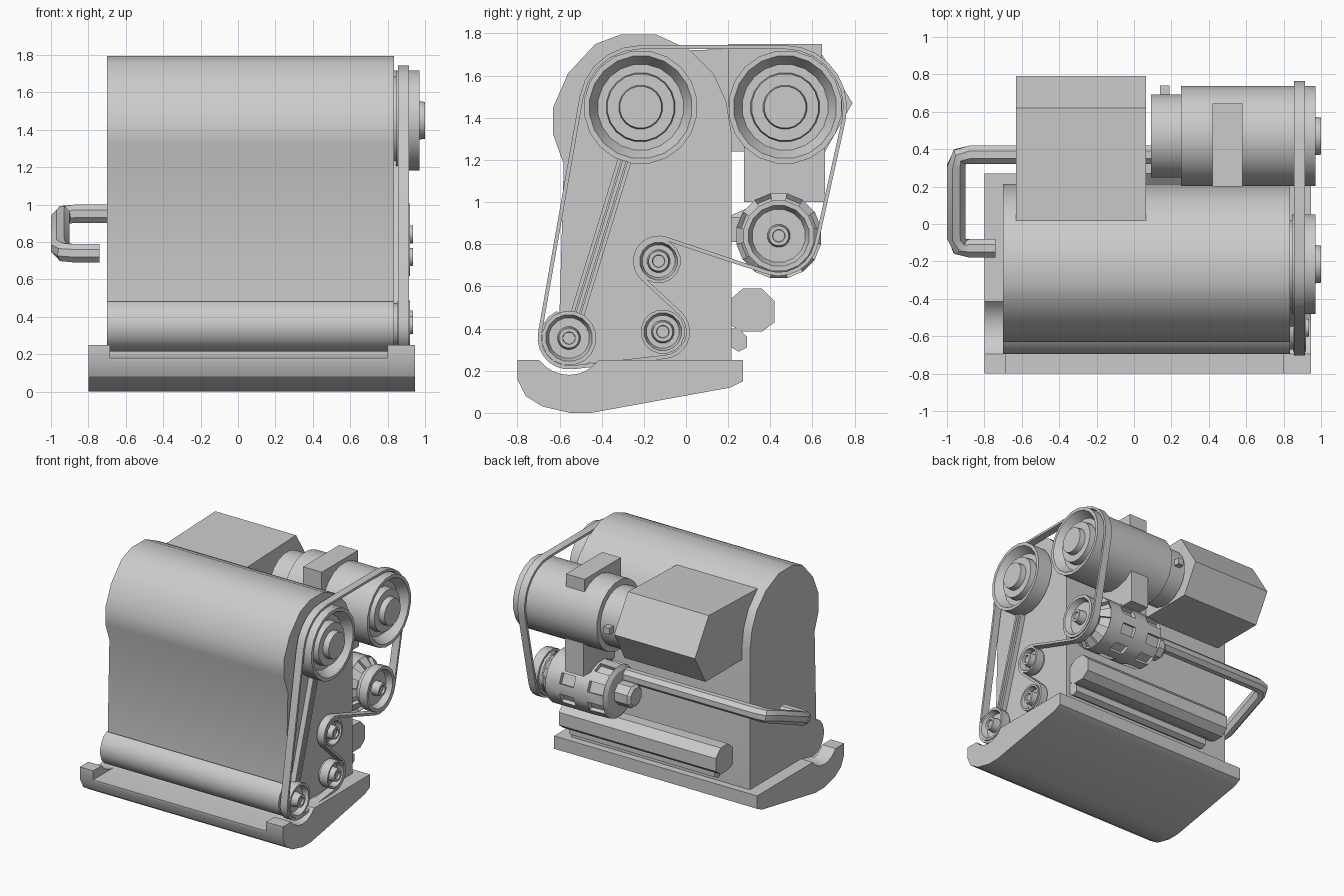
import bpy, bmesh, math
from mathutils import Vector

if "Cube" in bpy.data.objects:
    bpy.data.objects.remove(bpy.data.objects["Cube"])

grey = bpy.data.materials.new("metal_grey")
grey.diffuse_color = (0.6, 0.6, 0.6, 1)
grey.use_nodes = True
grey.node_tree.nodes["Principled BSDF"].inputs["Base Color"].default_value = grey.diffuse_color


def finish(name, bm, angle=30):
    bmesh.ops.recalc_face_normals(bm, faces=bm.faces)
    me = bpy.data.meshes.new(name)
    bm.to_mesh(me)
    bm.free()
    me.materials.append(grey)
    ob = bpy.data.objects.new(name, me)
    bpy.context.collection.objects.link(ob)
    bpy.ops.object.select_all(action='DESELECT')
    ob.select_set(True)
    bpy.context.view_layer.objects.active = ob
    bpy.ops.object.shade_smooth_by_angle(angle=math.radians(angle))
    return ob


def loft(bm, loops, caps=True):
    """Skin a list of equal-length closed vertex loops."""
    rings = [[bm.verts.new(p) for p in lp] for lp in loops]
    quads = []
    for a, b in zip(rings, rings[1:]):
        n = len(a)
        for i in range(n):
            j = (i + 1) % n
            quads.append(bm.faces.new((a[i], a[j], b[j], b[i])))
    if caps:
        bm.faces.new(rings[0])
        bm.faces.new(rings[-1])
    return rings, quads


def prism(name, pts, x0, x1):
    bm = bmesh.new()
    loft(bm, [[(x, y, z) for y, z in pts] for x in (x0, x1)])
    return finish(name, bm)


def box(name, x, y, z):
    return prism(name, [(y[0], z[0]), (y[1], z[0]), (y[1], z[1]), (y[0], z[1])], *x)


def lathe(name, profile, y, z, n=16, slots=None):
    """Revolve (x, radius) points about an axis along x."""
    bm = bmesh.new()
    ring = [math.tau * (i + 0.5) / n for i in range(n)]
    _, quads = loft(bm, [[(x, y + r * math.cos(a), z + r * math.sin(a)) for a in ring]
                         for x, r in profile])
    if slots:
        cut = [f for k, f in enumerate(quads) if k // n in slots and k % 2 == 0]
        bmesh.ops.inset_individual(bm, faces=cut, thickness=0.018)
        bm.normal_update()
        bmesh.ops.recalc_face_normals(bm, faces=bm.faces)
        for f in cut:
            bmesh.ops.translate(bm, verts=f.verts, vec=f.normal * -0.03)
    return finish(name, bm)


def arc(cy, cz, r, a0, a1, n):
    return [(cy + r * math.cos(math.radians(a0 + (a1 - a0) * i / n)),
             cz + r * math.sin(math.radians(a0 + (a1 - a0) * i / n))) for i in range(n + 1)]


# Engine block with rounded top and crank bulge
crank = (-0.555, 0.355)
block = [(0.215, 0.24), (0.215, 1.33), (0.19, 1.48), (0.13, 1.61), (0.02, 1.72), (-0.14, 1.795),
         (-0.31, 1.795), (-0.43, 1.75), (-0.56, 1.61), (-0.63, 1.45), (-0.63, 1.32),
         (-0.58, 1.18), (-0.60, 0.475)]
block += arc(*crank, 0.14, 115, 270, 8) + [(-0.44, 0.24)]
prism("engine_block", block, -0.70, 0.835)

# Oil pan: notched front lip between two end sections
under = [(-0.8, 0.16), (-0.76, 0.08), (-0.68, 0.03), (-0.55, 0.0), (-0.45, 0.0),
         (0.21, 0.12), (0.27, 0.15), (0.27, 0.25)]
end = under + arc(*crank, 0.175, -37, -143, 8) + [(-0.8, 0.25)]
middle = under + arc(*crank, 0.175, -37, -90, 4) + [(-0.8, 0.18)]
prism("oil_pan_left", end, -0.80, -0.685)
prism("oil_pan_middle", middle, -0.685, 0.80)
prism("oil_pan_right", end, 0.80, 0.945)

# Rear intake housing
prism("intake_housing", [(0.02, 1.72), (0.62, 1.74), (0.79, 1.47), (0.66, 1.24), (0.02, 1.24)],
      -0.63, 0.065)

# Pump with stepped neck, and the large pulleys
dish = [(0.97, 0.27), (0.97, 0.245), (0.90, 0.205), (0.90, 0.165), (0.955, 0.16),
        (0.955, 0.105), (1.0, 0.10)]
lathe("pump", [(0.09, 0.225), (0.25, 0.225), (0.25, 0.27)] + dish, 0.47, 1.45, 20)
lathe("top_pulley", [(0.80, 0.24), (0.845, 0.24), (0.845, 0.27)] + dish, -0.215, 1.45, 20)
box("pump_nub", (0.14, 0.19), (0.60, 0.74), (1.43, 1.48))
box("pump_upper_bracket", (0.42, 0.58), (0.20, 0.645), (1.45, 1.75))
box("pump_lower_bracket", (0.42, 0.58), (0.275, 0.66), (1.0, 1.40))

# Alternator with cooling slots, and its end knob
lathe("alternator", [(0.25, 0.17), (0.27, 0.20), (0.40, 0.205), (0.52, 0.205), (0.64, 0.205),
                     (0.76, 0.205), (0.82, 0.15), (0.85, 0.15)], 0.44, 0.84, 16, (1, 3, 5))
lathe("alternator_knob", [(0.12, 0.07), (0.14, 0.09), (0.25, 0.09)], 0.44, 0.84, 8)
box("alternator_mount", (0.40, 0.52), (0.20, 0.32), (0.81, 0.93))


# Small pulleys
def small_pulley(name, y, z, r, back=0.83):
    lathe(name, [(back, r * 0.9), (0.85, r * 0.9), (0.85, r), (0.92, r), (0.92, r * 0.86),
                 (0.875, r * 0.75), (0.875, 0.055), (0.935, 0.048), (0.935, 0.03),
                 (0.92, 0.028)], y, z)


small_pulley("alternator_pulley", 0.44, 0.84, 0.17)
small_pulley("upper_idler", -0.13, 0.72, 0.105)
small_pulley("lower_idler", -0.11, 0.385, 0.105)
small_pulley("crank_pulley", *crank, 0.13)

# Serpentine belt: tangents between circles (y, z, radius, turning side)
wheels = [(*crank, 0.14, 1), (-0.215, 1.45, 0.285, 1), (0.47, 1.45, 0.285, 1),
          (0.44, 0.84, 0.182, 1), (-0.13, 0.72, 0.112, -1), (-0.11, 0.385, 0.12, 1)]


def tangent(a, b):
    dy, dz = b[0] - a[0], b[1] - a[1]
    return math.atan2(dz, dy) + math.acos((a[3] * a[2] - b[3] * b[2]) / math.hypot(dy, dz))


sections = []
for i, w in enumerate(wheels):
    start = tangent(wheels[i - 1], w)
    turn = tangent(w, wheels[(i + 1) % len(wheels)]) - start
    turn = -((-turn) % math.tau) if w[3] > 0 else turn % math.tau
    steps = max(3, int(abs(turn) / 0.25))
    for k in range(steps + 1):
        a = start + turn * k / steps
        sections.append([(x, w[0] + (w[3] * w[2] + t) * math.cos(a),
                          w[1] + (w[3] * w[2] + t) * math.sin(a))
                         for x, t in ((0.855, -0.009), (0.915, -0.009), (0.915, 0.009), (0.855, 0.009))])
bm = bmesh.new()
loft(bm, sections + [sections[0]], caps=False)
bmesh.ops.remove_doubles(bm, verts=bm.verts, dist=1e-5)
finish("belt", bm, 40)

# Ribbed strap from crank to top pulley
lo, hi = Vector((-0.53, 0.42)), Vector((-0.26, 1.30))
side = Vector((hi.y - lo.y, lo.x - hi.x)).normalized()
for k in range(3):
    c = side * (k - 1) * 0.024
    pts = [lo + c - side * 0.009, lo + c + side * 0.009, hi + c + side * 0.009, hi + c - side * 0.009]
    prism(f"strap_rib_{k}", [tuple(p) for p in pts], 0.82, 0.875)
pts = [lo - side * 0.033, lo + side * 0.033, hi + side * 0.033, hi - side * 0.033]
prism("strap", [tuple(p) for p in pts], 0.82, 0.86)

# Rear exhaust bar and rail
prism("rear_bar", [(0.20, 0.42), (0.27, 0.385), (0.36, 0.385), (0.42, 0.43), (0.42, 0.53),
                   (0.36, 0.59), (0.27, 0.59), (0.20, 0.53)], -0.55, 0.80)
prism("rear_rail", [(0.20, 0.32), (0.25, 0.29), (0.29, 0.31), (0.29, 0.36), (0.25, 0.40),
                    (0.20, 0.40)], -0.45, 0.80)

# Bent coolant pipe
path = [(0.33, 0.37, 0.95), (-0.88, 0.37, 0.95), (-0.93, 0.36, 0.945), (-0.95, 0.31, 0.925),
        (-0.95, -0.07, 0.765), (-0.93, -0.12, 0.745), (-0.88, -0.13, 0.74), (-0.74, -0.13, 0.74)]
path = [Vector(p) for p in path]
loops = []
for i, p in enumerate(path):
    d = (path[min(i + 1, len(path) - 1)] - path[max(i - 1, 0)]).normalized()
    u = d.cross(Vector((0, 0, 1))).normalized()
    v = u.cross(d)
    loops.append([p + 0.053 * (u * math.cos(a) + v * math.sin(a))
                  for a in [math.tau * (k + 0.5) / 8 for k in range(8)]])
bm = bmesh.new()
loft(bm, loops)
finish("coolant_pipe", bm)
